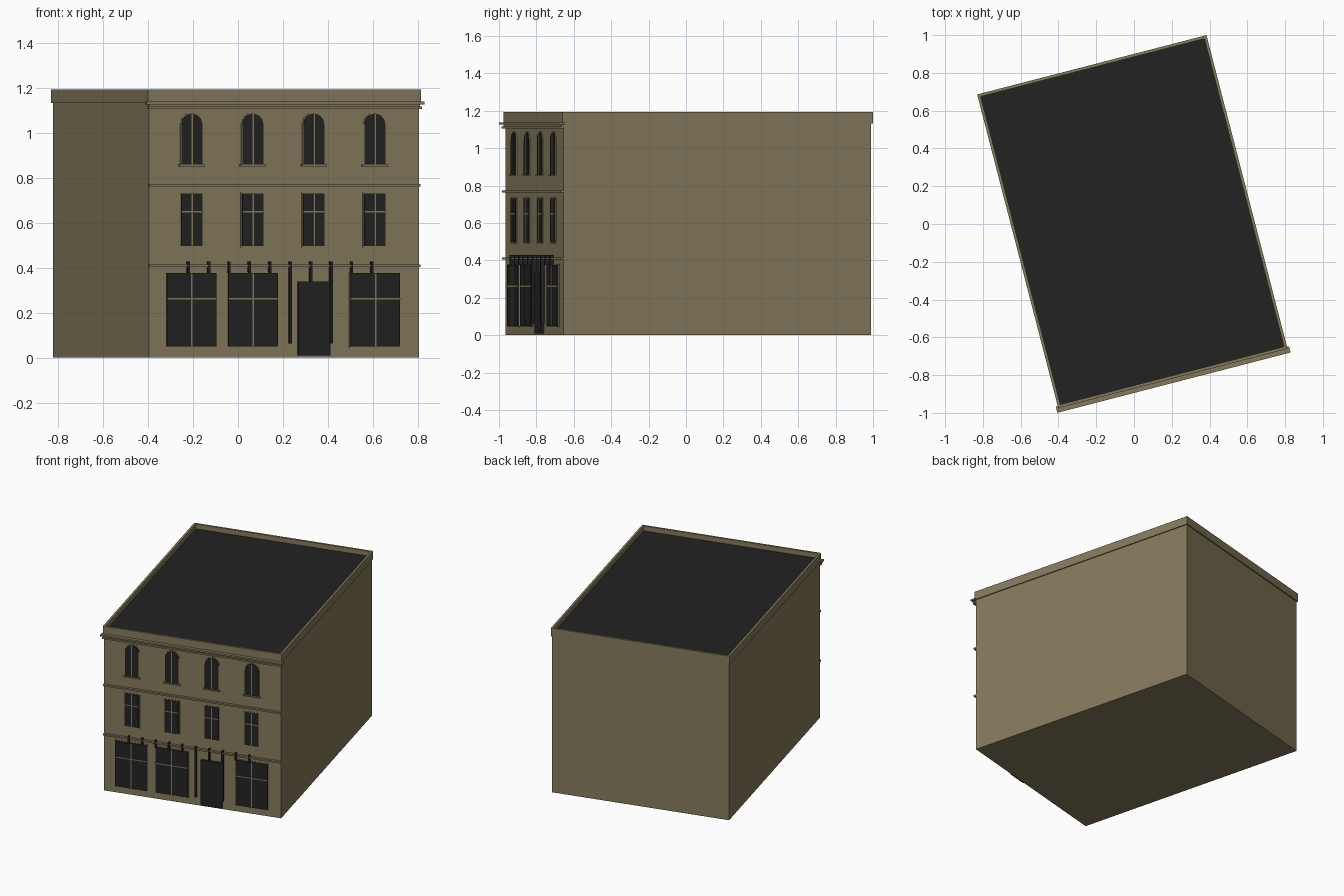
import bpy, bmesh, math
from mathutils import Matrix, Vector

if "Cube" in bpy.data.objects:
    bpy.data.objects.remove(bpy.data.objects["Cube"])

ANGLE = math.radians(14.5)
# Local frame: u runs along the facade, v runs back into the plot
PLACE = Matrix.Translation((-0.396, -0.966, 0)) @ Matrix.Rotation(ANGLE, 4, 'Z')
W, D = 1.24, 1.70


def material(name, rgb):
    m = bpy.data.materials.new(name)
    m.diffuse_color = (*rgb, 1)
    m.use_nodes = True
    m.node_tree.nodes["Principled BSDF"].inputs["Base Color"].default_value = m.diffuse_color
    return m


STONE = material("tan stone", (0.235, 0.192, 0.106))
DARK = material("charcoal", (0.0165, 0.0165, 0.0165))


def finish(bm, name, *mats):
    bmesh.ops.recalc_face_normals(bm, faces=bm.faces)
    me = bpy.data.meshes.new(name)
    bm.to_mesh(me)
    bm.free()
    for m in mats:
        me.materials.append(m)
    ob = bpy.data.objects.new(name, me)
    ob.matrix_world = PLACE
    bpy.context.collection.objects.link(ob)
    return ob


def add_box(bm, u0, u1, v0, v1, z0, z1):
    mat = Matrix.Translation(((u0 + u1) / 2, (v0 + v1) / 2, (z0 + z1) / 2)) @ \
        Matrix.Diagonal((u1 - u0, v1 - v0, z1 - z0, 1))
    bmesh.ops.create_cube(bm, size=1, matrix=mat)


def boxes(name, mat, items):
    bm = bmesh.new()
    for it in items:
        add_box(bm, *it)
    return finish(bm, name, mat)


def add_panel(bm, uc, w, z0, z1, depth, arched=False):
    """Upright panel standing out of the facade, with an optional round head."""
    r = w / 2
    pts = [(uc - r, z0), (uc + r, z0)]
    if arched:
        pts += [(uc + r * math.cos(math.pi * i / 12),
                 z1 - r + r * math.sin(math.pi * i / 12)) for i in range(13)]
    else:
        pts += [(uc + r, z1), (uc - r, z1)]
    f = bm.faces.new([bm.verts.new((u, 0.002, z)) for u, z in pts])
    new = bmesh.ops.extrude_face_region(bm, geom=[f])['geom']
    bmesh.ops.translate(bm, vec=(0, -depth - 0.002, 0),
                        verts=[g for g in new if isinstance(g, bmesh.types.BMVert)])


def along(x):
    """Facade coordinate for a given x position."""
    return (x + 0.3935) / math.cos(ANGLE)


def window_row(name, centres, w, z0, z1, bar_z=None, arched=False, depth=0.009):
    frame, glass, bars = bmesh.new(), bmesh.new(), bmesh.new()
    e, b = 0.005, 0.0035
    for c in centres:
        add_panel(frame, c, w + 2 * e, z0 - e, z1 + e, 0.004, arched)
        add_panel(glass, c, w, z0, z1, depth, arched)
        add_box(bars, c - b, c + b, -depth - 0.002, -depth + 0.002, z0, z1)
        if bar_z:
            add_box(bars, c - w / 2, c + w / 2, -depth - 0.002, -depth + 0.002,
                    bar_z - b, bar_z + b)
    finish(frame, name + "_frames", STONE)
    finish(glass, name + "_glass", DARK)
    finish(bars, name + "_bars", STONE)


# Main block
boxes("walls", STONE, [(0, W, 0, D, 0, 1.15)])

# Parapet with the sunken flat roof
bm = bmesh.new()
add_box(bm, -0.007, W + 0.007, -0.007, D + 0.008, 1.133, 1.192)
bm.normal_update()
top = max(bm.faces, key=lambda f: f.calc_center_median().z)
bmesh.ops.inset_region(bm, faces=[top], thickness=0.022)
inner = bmesh.ops.extrude_face_region(bm, geom=[top])['geom']
bmesh.ops.delete(bm, geom=[top], context='FACES_ONLY')
bmesh.ops.translate(bm, vec=(0, 0, -0.035),
                    verts=[g for g in inner if isinstance(g, bmesh.types.BMVert)])
for g in inner:
    if isinstance(g, bmesh.types.BMFace):
        g.material_index = 1
finish(bm, "parapet_and_roof", STONE, DARK)

# Cornice and string courses across the facade
boxes("cornice", STONE, [
    (-0.018, W + 0.018, -0.030, 0.004, 1.126, 1.138),
    (-0.008, W + 0.008, -0.020, 0.002, 1.105, 1.116),
    (-0.003, W + 0.003, -0.010, 0.002, 1.116, 1.126)])
boxes("string_courses", STONE, [
    (-0.003, W + 0.003, -0.017, 0.002, z, z + 0.011) for z in (0.404, 0.762)])

# Upper windows
cols = [along(-0.204 + 0.271 * i) for i in range(4)]
window_row("top_windows", cols, 0.095, 0.860, 1.085, arched=True)
window_row("middle_windows", cols, 0.098, 0.496, 0.730, bar_z=0.649)
boxes("top_sills", STONE, [
    (c - 0.059, c + 0.059, -0.014, 0.002, 0.850, 0.858) for c in cols])

# Shop windows and door
shops = [along(x) for x in (-0.206, 0.067, 0.611)]
window_row("shop_windows", shops, 0.226, 0.049, 0.376, bar_z=0.262, depth=0.012)
bm = bmesh.new()
add_panel(bm, along(0.338), 0.146, 0.010, 0.338, 0.016)
finish(bm, "door", DARK)

# Small brackets over the shopfront, and the two tall posts by the door
pins = [along(-0.222 + 0.0908 * i) for i in range(10)]
boxes("brackets", DARK, [
    (p - 0.005, p + 0.005, -0.022, 0.002, 0.338 if i == 6 else 0.376, 0.428)
    for i, p in enumerate(pins) if i not in (5, 7)])
boxes("door_posts", DARK, [
    (pins[i] - 0.006, pins[i] + 0.006, -0.022, 0.002, 0.063, 0.428) for i in (5, 7)])
